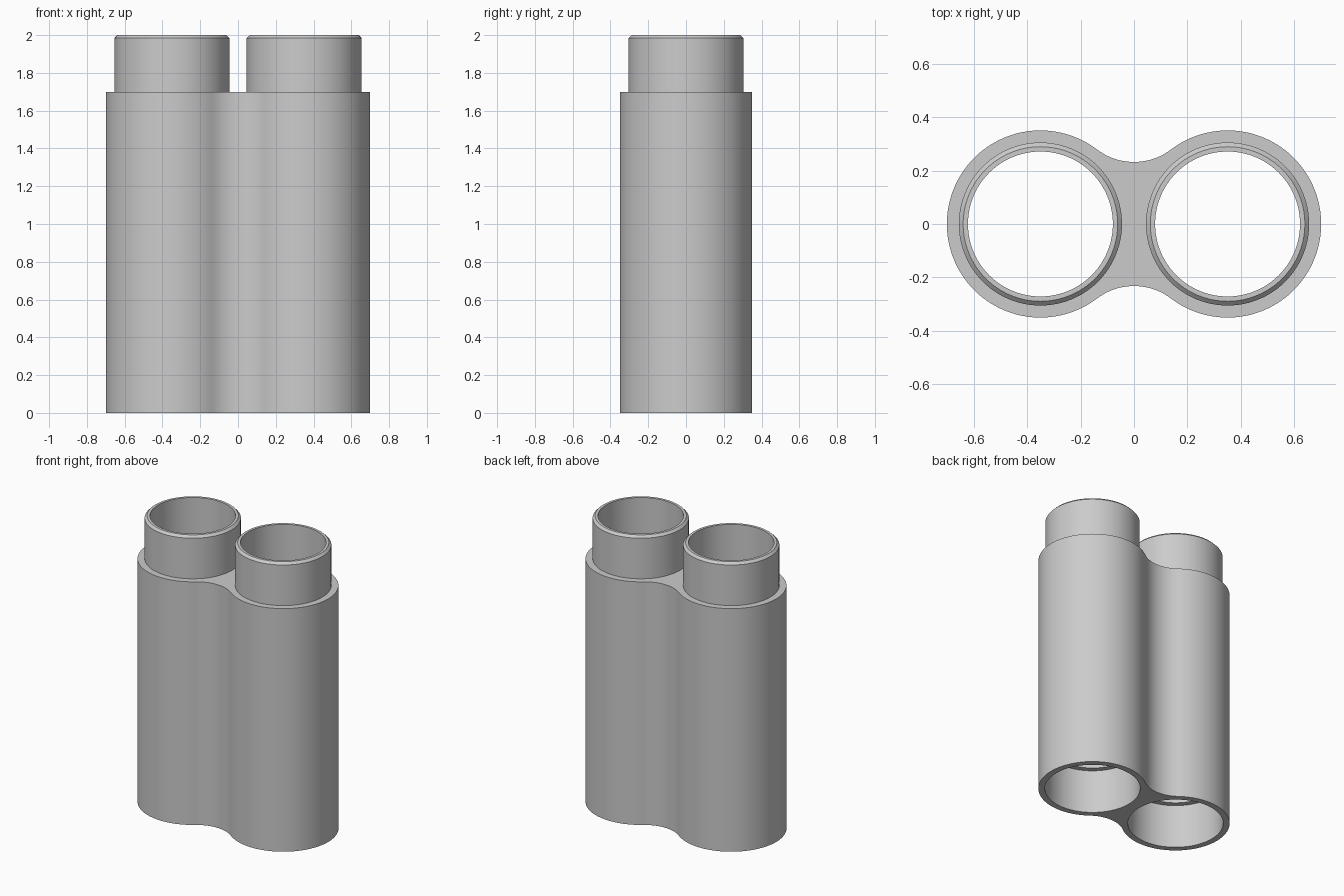
import bpy, bmesh
from math import atan2, cos, hypot, pi, radians, sin

cube = bpy.data.objects.get("Cube")
if cube:
    bpy.data.objects.remove(cube, do_unlink=True)

SEGMENTS = 96
SPACING, SHELL_R = 0.35, 0.35            # tube centre offset, outer shell radius
NECK_R, BORE_R, SOCKET_R = 0.305, 0.271, 0.308
BODY_TOP, TOP, SOCKET_TOP, CHAMFER = 1.7, 2.0, 0.31, 0.016
WAIST = 0.232                            # half depth at the middle

grey = bpy.data.materials.new("plain grey")
grey.use_nodes = True
colour = (0.6, 0.6, 0.6, 1)
grey.diffuse_color = colour
grey.node_tree.nodes["Principled BSDF"].inputs["Base Color"].default_value = colour


def make_object(name, bm):
    bmesh.ops.recalc_face_normals(bm, faces=bm.faces)
    mesh = bpy.data.meshes.new(name)
    bm.to_mesh(mesh)
    bm.free()
    mesh.materials.append(grey)
    obj = bpy.data.objects.new(name, mesh)
    bpy.context.collection.objects.link(obj)
    return obj


def turned_solid(name, x, profile):
    """Closed solid of revolution from (radius, height) pairs."""
    bm = bmesh.new()
    rings = [[bm.verts.new((x + r * cos(2 * pi * i / SEGMENTS),
                            r * sin(2 * pi * i / SEGMENTS), z))
              for i in range(SEGMENTS)] for r, z in profile]
    for low, high in zip(rings, rings[1:]):
        for i in range(SEGMENTS):
            j = (i + 1) % SEGMENTS
            bm.faces.new((low[i], low[j], high[j], high[i]))
    bm.faces.new(rings[0])
    bm.faces.new(rings[-1])
    return make_object(name, bm)


def arc(cx, cy, r, start, end, steps):
    return [(cx + r * cos(start + (end - start) * i / steps),
             cy + r * sin(start + (end - start) * i / steps))
            for i in range(steps + 1)]


def combine(target, tool, operation):
    mod = target.modifiers.new(tool.name, 'BOOLEAN')
    mod.operation, mod.solver, mod.object = operation, 'EXACT', tool
    bpy.context.view_layer.objects.active = target
    bpy.ops.object.modifier_apply(modifier=mod.name)
    bpy.data.objects.remove(tool, do_unlink=True)


# Waist fillet circle, tangent to both shell circles
gap = SHELL_R - WAIST
fillet_y = (SPACING ** 2 - gap ** 2) / (2 * gap)
fillet_r = fillet_y - WAIST
touch = atan2(fillet_y, -SPACING)        # tangent direction on the +x shell

# Outline: one shell arc and one fillet arc, repeated by half a turn
half = arc(SPACING, 0, SHELL_R, -touch, touch, 72)
half += arc(0, fillet_y, fillet_r, touch - pi, -touch, 24)[1:-1]
outline = half + [(-x, -y) for x, y in half]

# Figure-eight body
bm = bmesh.new()
base = bm.faces.new([bm.verts.new((x, y, 0)) for x, y in outline])
grown = bmesh.ops.extrude_face_region(bm, geom=[base], use_keep_orig=True)
bmesh.ops.translate(bm, vec=(0, 0, BODY_TOP),
                    verts=[v for v in grown["geom"] if isinstance(v, bmesh.types.BMVert)])
body = make_object("twin_tube_body", bm)

# Chamfered necks on top, then stepped bores right through
for side, x in (("left", SPACING), ("right", -SPACING)):
    neck = turned_solid(side + "_neck", x, [
        (NECK_R, BODY_TOP - 0.2), (NECK_R, TOP - CHAMFER), (NECK_R - CHAMFER, TOP)])
    combine(body, neck, 'UNION')
    bore = turned_solid(side + "_bore", x, [
        (SOCKET_R, -0.1), (SOCKET_R, SOCKET_TOP), (BORE_R, SOCKET_TOP), (BORE_R, TOP + 0.1)])
    combine(body, bore, 'DIFFERENCE')

bpy.ops.object.select_all(action='DESELECT')
body.select_set(True)
bpy.context.view_layer.objects.active = body
bpy.ops.object.shade_smooth_by_angle(angle=radians(30))
